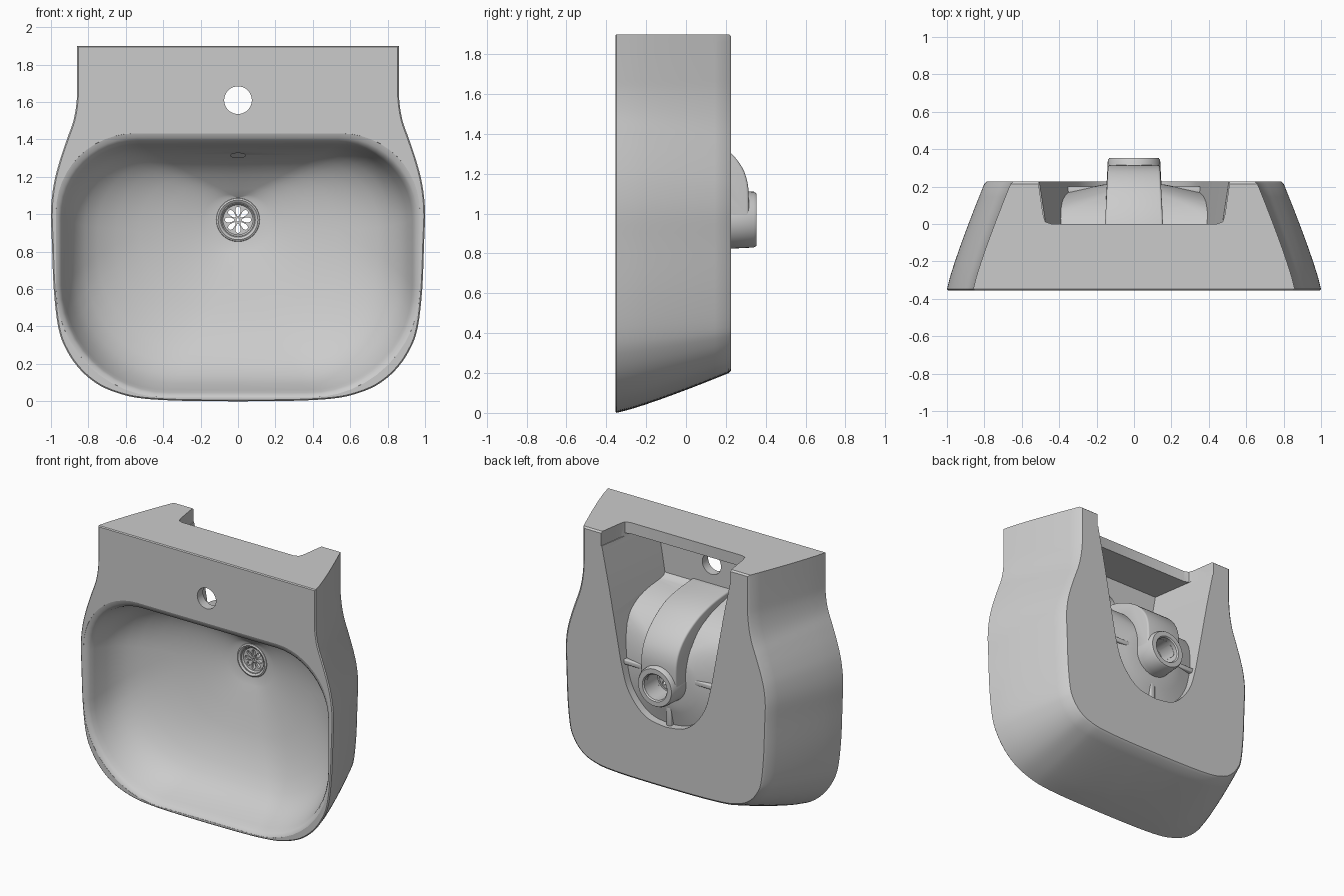
import bpy, bmesh
from math import sin, cos, pi
from mathutils import Vector

if "Cube" in bpy.data.objects:
    bpy.data.objects.remove(bpy.data.objects["Cube"])

DRAIN_Z = 0.97


def loft(name, rings, wrap=False):
    """Skin a list of equal rings, capped or wrapped round on itself."""
    bm = bmesh.new()
    rows = [[bm.verts.new(p) for p in ring] for ring in rings]
    n = len(rows[0])
    pairs = list(zip(rows, rows[1:])) + ([(rows[-1], rows[0])] if wrap else [])
    for a, b in pairs:
        for i in range(n):
            j = (i + 1) % n
            bm.faces.new((a[i], a[j], b[j], b[i]))
    if not wrap:
        bm.faces.new(rows[0])
        bm.faces.new(rows[-1])
    bmesh.ops.recalc_face_normals(bm, faces=bm.faces)
    mesh = bpy.data.meshes.new(name)
    bm.to_mesh(mesh)
    bm.free()
    obj = bpy.data.objects.new(name, mesh)
    bpy.context.collection.objects.link(obj)
    return obj


def activate(obj):
    bpy.ops.object.select_all(action='DESELECT')
    obj.select_set(True)
    bpy.context.view_layer.objects.active = obj


def cut(obj, *cutters):
    for cutter in cutters:
        mod = obj.modifiers.new("cut", 'BOOLEAN')
        mod.operation = 'DIFFERENCE'
        mod.solver = 'EXACT'
        mod.object = cutter
        activate(obj)
        bpy.ops.object.modifier_apply(modifier=mod.name)
        bpy.data.objects.remove(cutter)


def smooth(obj, angle=0.6):
    activate(obj)
    bpy.ops.object.shade_smooth_by_angle(angle=angle)


def bevel(obj, width):
    mod = obj.modifiers.new("soft edges", 'BEVEL')
    mod.width = width
    mod.segments = 3
    activate(obj)
    bpy.ops.object.modifier_apply(modifier=mod.name)


def circle(r, y, z=DRAIN_Z, n=40):
    return [(r * cos(2 * pi * i / n), y, z + r * sin(2 * pi * i / n)) for i in range(n)]


def rod(name, r, y0, y1, z=DRAIN_Z):
    return loft(name, [circle(r, y0, z), circle(r, y1, z)])


def lathe(name, profile):
    return loft(name, [circle(r, y) for r, y in profile], wrap=True)


def mirrored(half):
    """Close a right-hand half outline that starts on the centre line."""
    return half + [(-x, z) for x, z in reversed(half) if x > 1e-6]


def spline(points, steps=4):
    pts = [Vector(p) for p in points]
    out = []
    for i in range(len(pts) - 1):
        a, b = pts[max(i - 1, 0)], pts[i]
        c, d = pts[i + 1], pts[min(i + 2, len(pts) - 1)]
        for k in range(steps):
            t = k / steps
            out.append(0.5 * (2 * b + (c - a) * t + (2 * a - 5 * b + 4 * c - d) * t * t
                              + (3 * b - a - 3 * c + d) * t ** 3))
    return out + [pts[-1]]


# Outer body: the front outline moves inwards towards the wall side
outline = spline([(0, 0), (.3, .003), (.5, .014), (.62, .037), (.74, .085), (.84, .165),
                  (.915, .27), (.96, .39), (.985, .6), (.995, .85), (1, 1.02), (.985, 1.16),
                  (.955, 1.28), (.915, 1.4), (.88, 1.5), (.863, 1.6), (.86, 1.7), (.86, 1.9)])


def body_ring(y, inset, drop):
    half = []
    for i, p in enumerate(outline):
        t = (outline[min(i + 1, len(outline) - 1)] - outline[max(i - 1, 0)]).normalized()
        if i == 0:
            t = Vector((1, 0))
        q = p + Vector((-t.y, t.x)) * inset
        half.append((q.x, min(q.y, 1.9 - drop)))
    return [(x, y, z) for x, z in mirrored(half)]


rings = [body_ring(-.355, .007, .006)]
for k in range(9):
    u = k / 8
    rings.append(body_ring(-.348 + .563 * u, .2 * u ** 1.15, 0))
rings.append(body_ring(.227, .214, .01))
body = loft("basin_body", rings)


# Bowl: rounded rectangles shrinking towards the drain
def bowl_ring(y, w, lo, hi, r, grow=0):
    w, lo, hi, r = w + grow, lo - grow, hi + grow, r + grow
    rb = min(1.4 * r, w, (hi - lo) - r)
    half = [(0, lo)]
    for k in range(13):
        a = pi / 2 * k / 12
        half.append((w - rb + rb * sin(a), lo + rb - rb * cos(a)))
    for k in range(13):
        a = pi / 2 * k / 12
        half.append((w - r + r * cos(a), hi - r + r * sin(a)))
    half.append((0, hi))
    return [(x, y + grow, z) for x, z in
            half + [(-x, z) for x, z in reversed(half[1:-1])]]


stations = [(-.37, .975, .02, 1.435, .42), (-.354, .973, .021, 1.432, .42),
            (-.346, .958, .033, 1.41, .42), (-.325, .943, .046, 1.388, .41),
            (-.29, .932, .06, 1.376, .4), (-.2, .905, .095, 1.36, .4),
            (-.13, .87, .14, 1.342, .39), (-.07, .82, .2, 1.318, .38),
            (-.02, .75, .28, 1.29, .36), (.03, .65, .38, 1.253, .33), (.07, .53, .5, 1.21, .29),
            (.1, .4, .62, 1.17, .24), (.125, .28, .72, 1.135, .19),
            (.145, .19, .8, 1.105, .15), (.16, .118, .852, 1.088, .118)]
bowl_space = loft("bowl_cutter", [bowl_ring(*s) for s in stations])
bowl_shell = loft("bowl_shell_cutter", [bowl_ring(*s, grow=.05) for s in stations])


# Rear recess: a tapering U, closed above by a thin top wall
def recess(name, top, y0, y1):
    half = spline([(0, .64), (.13, .66), (.22, .72), (.3, .83), (.345, .97),
                   (.39, 1.2), (.445, 1.5), (.51, top)])
    shape = mirrored([(p.x, p.y) for p in half])
    draft = .3
    return loft(name, [[(x * (1 + draft * (y - .22)), y, z) for x, z in shape]
                       for y in (y0, y1)])


pocket = recess("pocket_cutter", 1.82, -.29, .4)
cut(pocket, bowl_shell)
# Notch that opens the recess at the top edge
notch_shape = [(-.538, .4), (-.511, .22), (-.486, .05), (-.474, .012), (-.44, 0)]
notch_shape += [(-x, y) for x, y in reversed(notch_shape)]
notch = loft("notch_cutter", [[(x, y, z) for x, y in notch_shape] for z in (1.8, 2)])

tap_hole = rod("tap_hole_cutter", .074, -.6, -.2, 1.61)
slot = loft("overflow_cutter", [[(x, y, 1.315 + (z - 1.315) * .3)
                                 for x, y, z in circle(.04, y, 1.315)] for y in (-.2, .03)])
cut(body, bowl_space, pocket, notch, tap_hole, slot, rod("bore_cutter", .088, -.1, .5))
smooth(body)

# Overflow channel running over the bowl down to the waste outlet
crest = [(-.31, 1.47), (-.12, 1.455), (.02, 1.425), (.13, 1.375), (.22, 1.31), (.28, 1.235),
         (.308, 1.16), (.315, 1.08), (.315, .97)]
under = [(.175, .97), (.175, 1.1), (.13, 1.19), (.09, 1.245), (.03, 1.3), (-.1, 1.37),
         (-.31, 1.41)]
side = [tuple(p) for p in spline(crest, 3)] + under
channel = loft("overflow_channel", [[(s * (.155 - .05 * max(y, 0)), y, z) for y, z in side]
                                    for s in (-1, 1)])
bevel(channel, .012)
cut(channel, rod("channel_bore", .088, -.1, .5))
smooth(channel)

# Waste outlet on the back
outlet = lathe("waste_outlet", [(.15, .18), (.145, .24), (.14, .34), (.132, .353),
                                (.098, .353), (.09, .344), (.088, .18)])
smooth(outlet)

# Drain collar and strainer with petal-shaped openings
collar = lathe("drain_collar", [(.12, .17), (.115, .156), (.106, .151), (.096, .156),
                                (.086, .168), (.077, .18), (.077, .195), (.1, .195)])
smooth(collar)
strainer = rod("drain_strainer", .086, .176, .192)
petals = []
for k in range(8):
    a = 2 * pi * k / 8
    ends = []
    for y in (.1, .25):
        ring = []
        for i in range(16):
            b = 2 * pi * i / 16
            radial = .044 + .026 * cos(b)
            across = (.013 + .005 * cos(b)) * sin(b)
            ring.append((radial * cos(a) - across * sin(a), y,
                         DRAIN_Z + radial * sin(a) + across * cos(a)))
        ends.append(ring)
    petals.append(loft("petal_cutter", ends))
cut(strainer, rod("centre_cutter", .009, .1, .25), *petals)

# Stiffening ribs between outlet and recess walls
for name, x0, x1, z0, z1 in (("left_rib", .12, .37, .985, 1.02),
                             ("right_rib", -.37, -.12, .985, 1.02),
                             ("lower_rib", -.02, .02, .63, .85)):
    rib = loft(name, [[(x0, y, z0), (x1, y, z0), (x1, y, z1), (x0, y, z1)] for y in (.16, .2)])
    bevel(rib, .008)
    smooth(rib)
